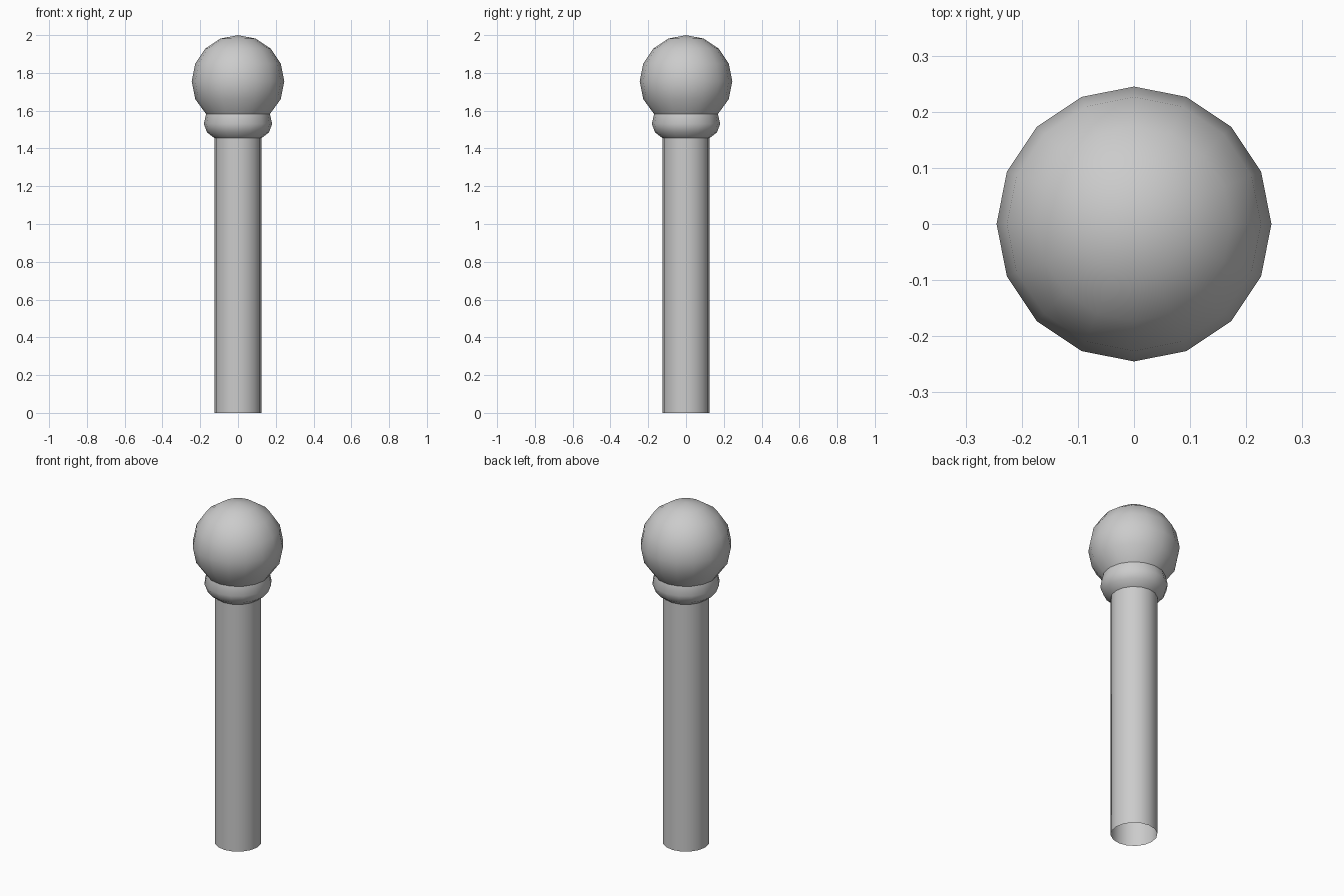
import bpy
from math import sin, cos, pi

if "Cube" in bpy.data.objects:
    bpy.data.objects.remove(bpy.data.objects["Cube"])

SEGMENTS = 16


def lathe(name, profile):
    """Revolve (radius, z) points, listed bottom to top, into an open smooth shell."""
    verts, rings, faces = [], [], []
    for r, z in profile:
        count = SEGMENTS if r > 1e-5 else 1
        rings.append([len(verts) + i for i in range(count)])
        verts += [(r * cos(2 * pi * i / SEGMENTS), r * sin(2 * pi * i / SEGMENTS), z)
                  for i in range(count)]
    for low, high in zip(rings, rings[1:]):
        for i in range(SEGMENTS):
            j = (i + 1) % SEGMENTS
            if len(high) == 1:
                faces.append((low[i], low[j], high[0]))
            else:
                faces.append((low[i], low[j], high[j], high[i]))
    mesh = bpy.data.meshes.new(name)
    mesh.from_pydata(verts, [], faces)
    mesh.shade_smooth()
    obj = bpy.data.objects.new(name, mesh)
    bpy.context.collection.objects.link(obj)
    return obj


# Hollow shaft, open at the bottom
lathe("shaft", [(0.125, 0.0), (0.125, 1.455)])

# Rounded collar under the ball
lathe("collar", [(0.125, 1.455), (0.164, 1.485), (0.181, 1.53), (0.169, 1.582)])

# Ball on top, resting in the collar
R, ZC = 0.245, 1.755
angles = [-pi / 4 + k * pi / 8 for k in range(7)]
ball = [(R * cos(a), ZC + R * sin(a)) for a in angles]
ball[0] = (0.169, 1.582)
lathe("ball", ball)
